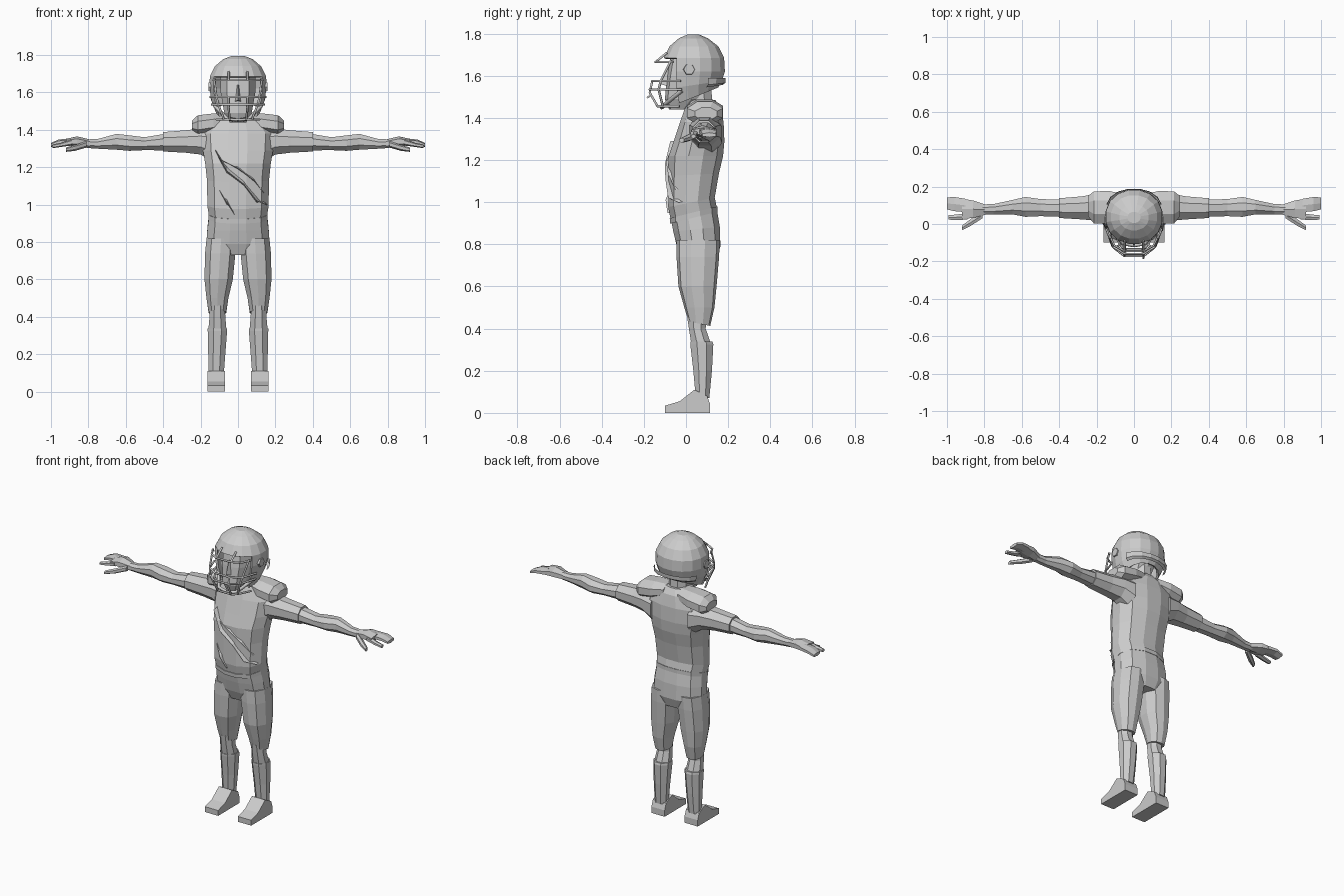
import bpy, bmesh, math

gray = bpy.data.materials.new("light_gray")
gray.diffuse_color = (0.6, 0.6, 0.6, 1)


def finish(name, bm, mirror=False):
    """Turn a bmesh into a flat shaded object, mirrored over x if asked."""
    bmesh.ops.recalc_face_normals(bm, faces=bm.faces)
    me = bpy.data.meshes.new(name)
    bm.to_mesh(me)
    bm.free()
    me.materials.append(gray)
    ob = bpy.data.objects.new(name, me)
    bpy.context.collection.objects.link(ob)
    if mirror:
        ob.modifiers.new("mirror", "MIRROR").use_mirror_merge = False
    return ob


def oval(a0, a1, b0, b1, n, power=2.5):
    """Rounded-box cross-section with a flat side towards each axis."""
    pts = []
    for i in range(n):
        t = 2 * math.pi * (i + 0.5) / n
        c, s = math.cos(t), math.sin(t)
        r = (abs(c) ** power + abs(s) ** power) ** (-1 / power)
        pts.append(((a0 + a1) / 2 + r * c * (a1 - a0) / 2,
                    (b0 + b1) / 2 + r * s * (b1 - b0) / 2))
    return pts


def skin(rings):
    bm = bmesh.new()
    vs = [[bm.verts.new(p) for p in ring] for ring in rings]
    n = len(vs[0])
    for a, b in zip(vs, vs[1:]):
        for i in range(n):
            j = (i + 1) % n
            bm.faces.new((a[i], a[j], b[j], b[i]))
    bm.faces.new(vs[0][::-1])
    bm.faces.new(vs[-1])
    return bm


def upright(rows, n=12, power=2.5):
    """Rows: z, x0, x1, y0, y1, slope of the ring towards the back."""
    return skin([[(x, y, z + (y - 0.03) * k) for x, y in oval(x0, x1, y0, y1, n, power)]
                 for z, x0, x1, y0, y1, k in rows])


def body(rows, n=12, power=2.5):
    return upright([(z, -h, h, y0, y1, k) for z, h, y0, y1, k in rows], n, power)


def sideways(rows, n=8):
    """Rows: x, y0, y1, z0, z1."""
    return skin([[(x, y, z) for y, z in oval(y0, y1, z0, z1, n)]
                 for x, y0, y1, z0, z1 in rows])


def tube(name, pts, r=0.006, mirror=False):
    cu = bpy.data.curves.new(name, "CURVE")
    cu.dimensions = "3D"
    cu.bevel_depth = r
    cu.bevel_resolution = 1
    cu.use_fill_caps = True
    sp = cu.splines.new("POLY")
    sp.points.add(len(pts) - 1)
    for p, q in zip(sp.points, pts):
        p.co = (*q, 1)
    cu.materials.append(gray)
    ob = bpy.data.objects.new(name, cu)
    bpy.context.collection.objects.link(ob)
    if mirror:
        ob.modifiers.new("mirror", "MIRROR").use_mirror_merge = False


# Jersey, hem and collar
finish("jersey", body([
    (.945, .158, -.075, .148, .25), (1.0, .166, -.086, .138, .2),
    (1.13, .168, -.085, .158, .05), (1.22, .178, -.084, .178, 0),
    (1.29, .19, -.06, .184, 0), (1.38, .195, -.03, .18, 0),
    (1.45, .14, -.005, .165, 0), (1.485, .075, .015, .14, 0)]))
finish("waistband", body([(.925, .161, -.077, .152, .25), (.95, .161, -.079, .152, .25)]))
finish("neck", body([(1.42, .065, 0, .13, 0), (1.6, .058, -.01, .12, 0)], 8))


# Diagonal cloth folds on the chest and one at the right hip
def fold(name, path, width):
    rings = []
    for i, (x, y, z) in enumerate(path):
        w = width if 0 < i < len(path) - 1 else width * .15
        rings.append([(x, y + .04, z + w), (x, y, z - w * .3), (x, y + .04, z - w)])
    finish(name, skin(rings))


fold("chest_fold", [(-.12, -.075, 1.29), (-.06, -.1, 1.19), (.03, -.098, 1.12),
                    (.1, -.085, 1.03), (.155, -.035, 1.0)], .03)
fold("upper_fold", [(-.09, -.075, 1.24), (0, -.095, 1.2), (.08, -.085, 1.14), (.14, -.05, 1.06)], .02)
fold("belly_fold", [(-.1, -.07, 1.08), (-.06, -.097, 1.02), (-.02, -.088, .95)], .03)

# Shoulder pads
finish("shoulder_pad", sideways([
    (.05, .02, .16, 1.41, 1.49), (.13, 0, .18, 1.38, 1.49),
    (.215, .0, .178, 1.365, 1.48), (.247, .04, .15, 1.39, 1.45)]), True)

# Arms with sleeves
finish("sleeve", sideways([
    (.13, .01, .175, 1.22, 1.42), (.2, .015, .165, 1.265, 1.41),
    (.28, .022, .15, 1.275, 1.40), (.4, .03, .14, 1.282, 1.39)]), True)
finish("arm", sideways([
    (.38, .036, .132, 1.288, 1.382), (.5, .04, .135, 1.29, 1.362),
    (.58, .036, .147, 1.286, 1.372), (.65, .05, .13, 1.292, 1.38),
    (.75, .05, .108, 1.298, 1.352), (.81, .048, .106, 1.302, 1.35)]), True)

# Hands
finish("palm", sideways([
    (.79, .048, .105, 1.302, 1.348), (.86, .028, .13, 1.31, 1.365),
    (.92, .022, .14, 1.318, 1.352)], 6), True)
finish("fingers", sideways([
    (.9, .06, .138, 1.318, 1.354), (.96, .065, .148, 1.318, 1.348),
    (1.0, .075, .145, 1.308, 1.33)], 6), True)
finish("index_finger", sideways([
    (.89, .022, .06, 1.316, 1.35), (.95, .02, .052, 1.308, 1.33),
    (.992, .022, .048, 1.302, 1.322)], 6), True)
finish("thumb", sideways([
    (.81, .03, .065, 1.305, 1.34), (.87, -.01, .03, 1.288, 1.32),
    (.92, -.034, -.008, 1.282, 1.305)], 6), True)

# Pants
finish("hips", body([
    (.73, .13, -.02, .145, 0), (.79, .172, -.045, .165, 0),
    (.87, .166, -.062, .162, .1), (.95, .157, -.074, .146, .25)]))
finish("pant_leg", upright([
    (.82, .01, .17, -.045, .16, 0), (.74, .012, .178, -.045, .157, 0),
    (.6, .026, .181, -.036, .145, 0), (.5, .05, .17, -.008, .135, 0),
    (.43, .062, .158, .012, .115, -.2)], 10), True)

# Knees, socks and shoes
finish("lower_leg", upright([
    (.46, .068, .152, .003, .1, 0), (.4, .066, .154, .012, .095, 0),
    (.335, .06, .16, .022, .118, 0)], 8), True)
finish("sock", upright([
    (.338, .056, .164, .018, .128, 0), (.325, .056, .164, .018, .132, 0),
    (.2, .066, .161, .033, .125, 0), (.07, .076, .158, .045, .112, 0)], 8), True)
profile = [(-.1, 0), (-.1, .034), (-.03, .055), (.04, .11), (.1, .08), (.115, .04), (.115, 0)]
finish("shoe", skin([[(x, y, z) for y, z in profile] for x in (.07, .163)]), True)

# Head
finish("head", body([
    (1.44, .045, -.08, .02, 0), (1.49, .075, -.1, .09, 0),
    (1.6, .095, -.09, .15, 0), (1.71, .095, -.07, .15, 0)], 10))
finish("nose", skin([[(-.02, -.08, 1.55), (.02, -.08, 1.55), (0, -.122, 1.56)],
                     [(-.01, -.07, 1.64), (.01, -.07, 1.64), (0, -.093, 1.64)]]))

# Helmet shell with an open face and an open base
bm = body([
    (1.495, .118, -.085, .155, .4), (1.555, .143, -.105, .172, .15),
    (1.62, .155, -.112, .187, 0), (1.685, .153, -.108, .183, 0),
    (1.74, .125, -.08, .155, 0), (1.778, .08, -.035, .105, 0),
    (1.795, .035, .005, .065, 0)], 16, 2.1)
gone = [f for f in bm.faces if len(f.verts) > 4 and f.calc_center_median().z < 1.6
        or f.calc_center_median().y < -.035 and f.calc_center_median().z < 1.67]
bmesh.ops.delete(bm, geom=gone, context="FACES")
shell = finish("helmet", bm)
mod = shell.modifiers.new("thickness", "SOLIDIFY")
mod.thickness = .014

# Ear hole rims and the padded ridge at the back of the helmet
rim = [[(x, .015 + r * math.cos(a * math.pi / 3), 1.63 + r * math.sin(a * math.pi / 3))
        for a in range(6)] for x, r in ((.14, .03), (.158, .026))]
finish("ear_rim", skin(rim), True)
bm = body([(1.535, .135, -.02, .175, .15), (1.55, .147, -.02, .188, .1),
           (1.59, .15, -.02, .19, 0)], 16, 2.1)
bmesh.ops.delete(bm, geom=[f for f in bm.faces if f.calc_center_median().y < .1
                           or len(f.verts) > 4], context="FACES")
finish("back_ridge", bm)

# Face guard
for name, z, side, front, tip in (
        ("top_bar", 1.665, (.132, -.06), (.105, -.115), -.145),
        ("upper_bar", 1.575, (.148, -.025), (.115, -.12), -.16),
        ("middle_bar", 1.535, (.14, -.02), (.105, -.13), -.172),
        ("chin_bar", 1.455, (.115, -.03), (.075, -.11), -.135)):
    half = [(*side, z), (*front, z), (.05, tip, z)]
    tube(name, [(-x, y, w) for x, y, w in half] + half[::-1])
tube("center_bar", [(.05, -.09, 1.71), (.05, -.145, 1.665)], mirror=True)
tube("mouth_bar", [(.05, -.16, 1.575), (.05, -.172, 1.52), (.045, -.135, 1.455)], mirror=True)
tube("side_bar", [(.128, -.07, 1.675), (.115, -.12, 1.575), (.105, -.13, 1.535),
                  (.075, -.11, 1.455)], mirror=True)
tube("strap_clip", [(.05, -.165, 1.51), (.05, -.185, 1.495)], .005)
tube("chin_strap", [(.125, -.02, 1.53), (.06, -.105, 1.46), (0, -.115, 1.45)], .01, True)
